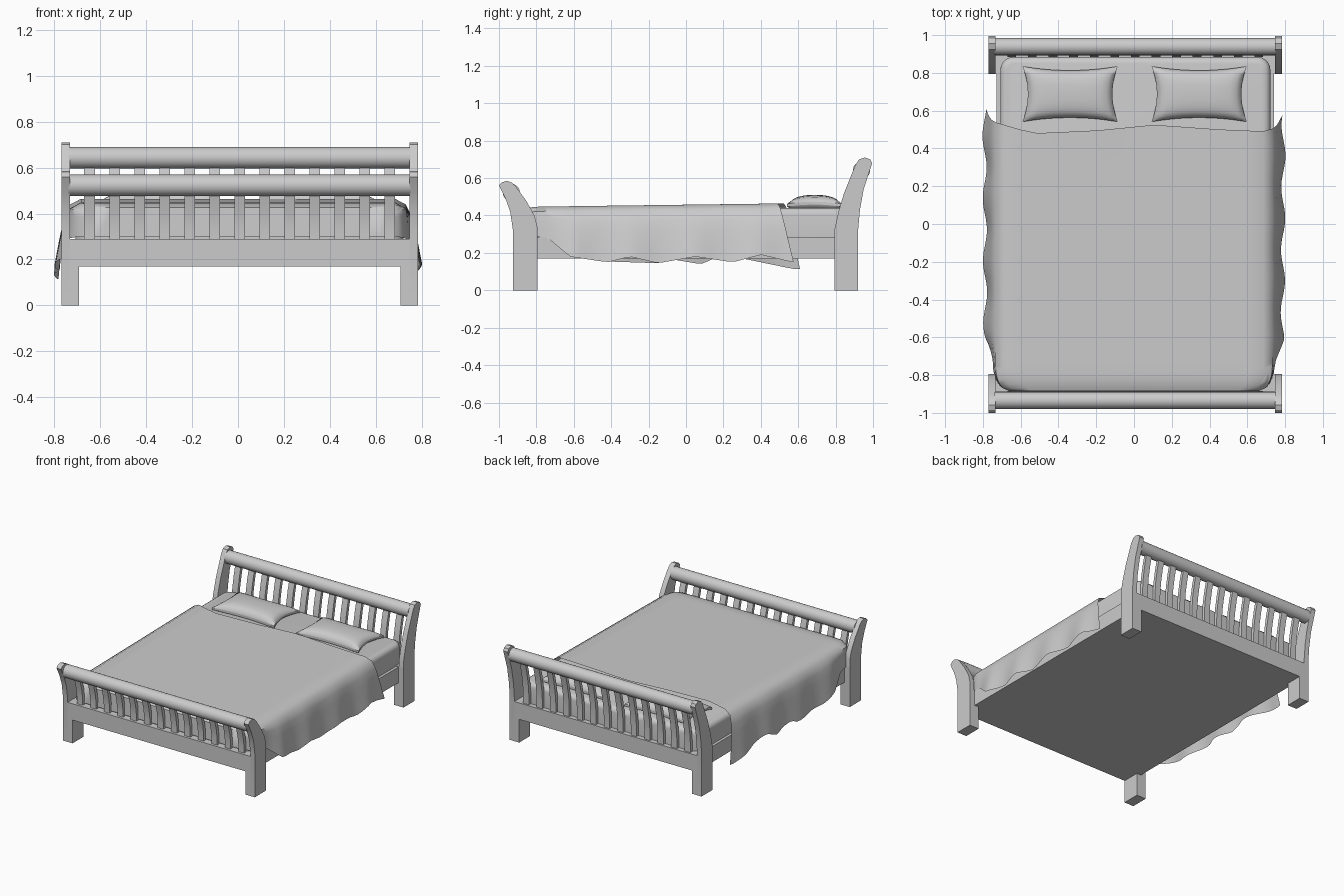
import bpy, bmesh, math
from mathutils import Vector

if "Cube" in bpy.data.objects:
    bpy.data.objects.remove(bpy.data.objects["Cube"])

CX = 0.007  # the frame sits slightly to one side of the draped cover
grey = bpy.data.materials.new("plain grey")
grey.use_nodes = True
grey.diffuse_color = (0.6, 0.6, 0.6, 1)
grey.node_tree.nodes["Principled BSDF"].inputs["Base Color"].default_value = (0.6, 0.6, 0.6, 1)


def finish(name, bm, smooth=None):
    bmesh.ops.recalc_face_normals(bm, faces=bm.faces)
    mesh = bpy.data.meshes.new(name)
    bm.to_mesh(mesh)
    bm.free()
    mesh.materials.append(grey)
    ob = bpy.data.objects.new(name, mesh)
    bpy.context.collection.objects.link(ob)
    if smooth:
        bpy.ops.object.select_all(action='DESELECT')
        ob.select_set(True)
        bpy.context.view_layer.objects.active = ob
        bpy.ops.object.shade_smooth_by_angle(angle=math.radians(smooth))
    return ob


def add_box(bm, x, y, z):
    vs = bmesh.ops.create_cube(bm, size=1)["verts"]
    for v in vs:
        v.co = Vector([a + (c + 0.5) * (b - a) for c, (a, b) in zip(v.co, (x, y, z))])


def add_extrusion(bm, outline, x0, x1):
    """Extrude a (y, z) outline along x."""
    face = bm.faces.new([bm.verts.new((x0, y, z)) for y, z in outline])
    out = bmesh.ops.extrude_face_region(bm, geom=[face])["geom"]
    for v in out:
        if isinstance(v, bmesh.types.BMVert):
            v.co.x = x1


def interp(points, t):
    """Piecewise linear lookup."""
    for (a, p), (b, q) in zip(points, points[1:]):
        if t <= b:
            return p + (q - p) * max(0, (t - a) / (b - a))
    return points[-1][1]


# Sleigh-shaped ends: curved side posts, legs, lower panel, slats and round rail
HEAD_POST = [(.795, 0), (.92, 0), (.92, .32), (.93, .43), (.95, .54), (.995, .68), (.985, .70),
             (.955, .71), (.925, .70), (.905, .67), (.845, .52), (.815, .42), (.795, .33)]
FOOT_POST = [(-.795, 0), (-.925, 0), (-.925, .32), (-.94, .42), (-.965, .49), (-1, .56), (-.985, .577),
             (-.957, .585), (-.93, .575), (-.91, .555), (-.855, .48), (-.81, .40), (-.795, .34)]
HEAD_SLAT = [(.895, .28), (.895, .36), (.903, .45), (.92, .54), (.943, .63)]
FOOT_SLAT = [(-.895, .28), (-.895, .34), (-.905, .41), (-.93, .50)]


def build_end(name, post, slat, rail_y, rail_z, panel_y):
    bm = bmesh.new()
    for s in (-1, 1):
        add_extrusion(bm, post, CX + s * .74, CX + s * .777)
    finish(name + "_posts", bm, 30)

    bm = bmesh.new()
    leg_y = (min(post[0][0], post[1][0]), max(post[0][0], post[1][0]))
    for s in (-1, 1):
        add_box(bm, sorted((CX + s * .70, CX + s * .776)), leg_y, (0, .29))
    finish(name + "_legs", bm)

    bm = bmesh.new()
    add_box(bm, (CX - .74, CX + .74), panel_y, (.17, .29))
    finish(name + "_panel", bm)

    bm = bmesh.new()
    t = .012
    outline = [(y - t, z) for y, z in slat] + [(y + t, z) for y, z in reversed(slat)]
    for i in range(-6, 7):
        x = CX + i * .109
        add_extrusion(bm, outline, x - .023, x + .023)
    finish(name + "_slats", bm, 30)

    bm = bmesh.new()
    ring = [i * math.tau / 20 for i in range(20)]
    add_extrusion(bm, [(rail_y + .046 * math.cos(a), rail_z + .047 * math.sin(a)) for a in ring],
                  CX - .745, CX + .745)
    finish(name + "_top_rail", bm, 40)


build_end("headboard", HEAD_POST, HEAD_SLAT, .939, .643, (.86, .92))
build_end("footboard", FOOT_POST, FOOT_SLAT, -.934, .523, (-.925, -.86))

# Bed base and mattress
bm = bmesh.new()
add_box(bm, (CX - .735, CX + .735), (-.90, .90), (.17, .285))
finish("bed_base", bm)

bm = bmesh.new()
add_box(bm, (CX - .715, CX + .715), (-.872, .885), (.285, .44))
upright = [e for e in bm.edges if abs(e.verts[0].co.z - e.verts[1].co.z) > .1]
bmesh.ops.bevel(bm, geom=upright, offset=.07, segments=5, profile=.5, affect='EDGES')
rim = [e for e in bm.edges if min(v.co.z for v in e.verts) > .43]
bmesh.ops.bevel(bm, geom=rim, offset=.035, segments=4, profile=.5, affect='EDGES')
finish("mattress", bm, 40)

# Draped cover: rows run from foot to head, columns from hem to hem
HEM = {-1: [(-.88, .30), (-.72, .28), (-.66, .21), (-.45, .155), (-.15, .145), (-.1, .17), (.08, .14),
            (.2, .19), (.4, .15), (.57, .115)],
       1: [(-.88, .30), (-.74, .28), (-.62, .18), (-.42, .15), (-.3, .18), (-.15, .145), (.05, .18),
           (.25, .15), (.4, .19), (.57, .15)]}
HEAD_EDGE = [(-.7, .53), (-.53, .48), (-.2, .495), (.1, .525), (.45, .50), (.7, .49)]
DROP = 6
TOP = 17


def cover_point(col, v):
    """col 0..TOP-1 spans the top; values outside it run down the sides."""
    over = max(-col, col - (TOP - 1), 0)
    s = -1 if col < TOP / 2 else 1
    flat = max(0, min(TOP - 1, col)) / (TOP - 1) * 2 - 1
    edge = interp(HEAD_EDGE, flat * .68) + .085 * over / DROP
    y = -.884 + (edge + .884) * v
    k = max(0, (-.76 - y) / .124)
    tuck = .07 * (1 - math.sqrt(max(0, 1 - k * k)))
    top = .446 + .018 * max(0, v) - .02 * k ** 3
    if not over:
        return Vector((CX * (1 - abs(flat)) + flat * (.685 - tuck), y, top))
    d = (over - 1) / (DROP - 1)
    hem = interp(HEM[s], y)
    flare = interp([(-.88, .0), (-.72, .02), (-.6, .055), (.57, .06)], y)
    ripple = .011 * math.sin(y * 19 + s) * d * min(1, flare / .05)
    x = .732 - tuck + flare * d ** .6 + ripple
    return Vector((s * x, y, top - .025 + (hem - top + .025) * d))


bm = bmesh.new()
cols = range(-DROP, TOP + DROP)
rows = [[bm.verts.new(cover_point(c, (r / 48) ** 1.15)) for c in cols] for r in range(49)]
rows.insert(0, [bm.verts.new((v.co.x, -.888, min(v.co.z, .30))) for v in rows[0]])
for a, b in zip(rows, rows[1:]):
    for i in range(len(a) - 1):
        bm.faces.new((a[i], a[i + 1], b[i + 1], b[i]))
finish("cover", bm, 50)

# Pillows: puffed grids with pinched edges and pulled corners
N = 14
for side, px in (("right", -.338), ("left", .345)):
    bm = bmesh.new()
    bmesh.ops.create_cube(bm, size=2)
    bmesh.ops.subdivide_edges(bm, edges=bm.edges[:], cuts=N, use_grid_fill=True)
    for v in bm.verts:
        x, y, z = v.co
        puff = ((1 - x ** 4) * (1 - y ** 4)) ** .5
        v.co = (px + x * (.252 - .028 * (1 - y * y)),
                .688 + y * (.147 - .022 * (1 - x * x)),
                .466 - .012 * y * y + z * (.008 + .036 * puff))
    finish(side + "_pillow", bm, 60)
